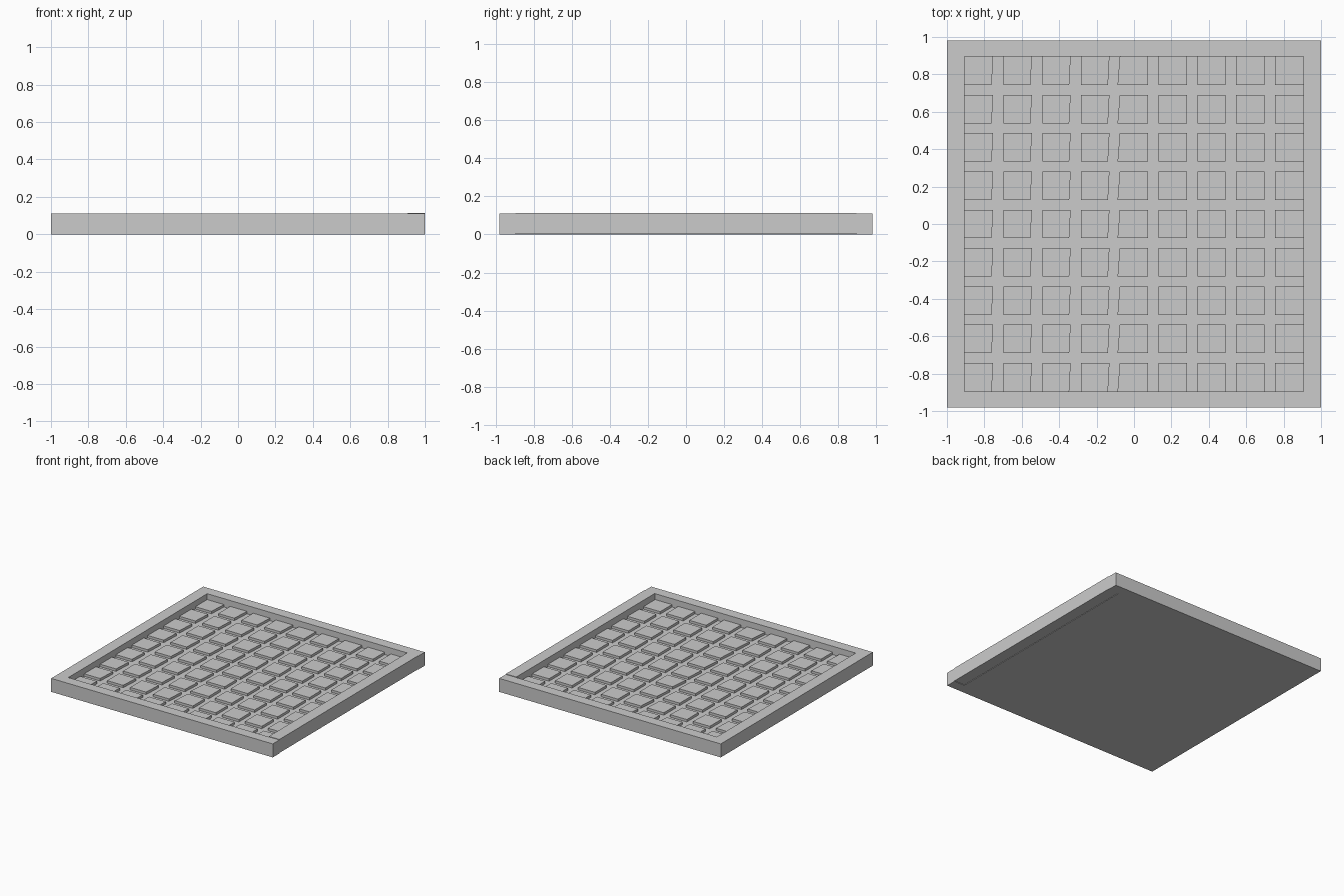
import bpy
import bmesh

cube = bpy.data.objects.get("Cube")
if cube:
    bpy.data.objects.remove(cube, do_unlink=True)

grey = bpy.data.materials.new("light_grey")
grey.use_nodes = True
colour = (0.6, 0.6, 0.6, 1)
grey.diffuse_color = colour
grey.node_tree.nodes["Principled BSDF"].inputs["Base Color"].default_value = colour


def add_box(bm, x0, x1, y0, y1, z0, z1, lean_left=0, lean_right=0):
    """Box whose left and right sides may lean towards -x at the front."""
    outline = [(x0 - lean_left, y0), (x1 - lean_right, y0), (x1, y1), (x0, y1)]
    low = [bm.verts.new((x, y, z0)) for x, y in outline]
    high = [bm.verts.new((x, y, z1)) for x, y in outline]
    bm.faces.new(low[::-1])
    bm.faces.new(high)
    for i in range(4):
        j = (i + 1) % 4
        bm.faces.new((low[i], low[j], high[j], high[i]))


def finish(name, bm):
    mesh = bpy.data.meshes.new(name)
    bm.to_mesh(mesh)
    bm.free()
    mesh.materials.append(grey)
    obj = bpy.data.objects.new(name, mesh)
    bpy.context.collection.objects.link(obj)


def box(name, *bounds):
    bm = bmesh.new()
    add_box(bm, *bounds)
    finish(name, bm)


HALF_X, HALF_Y = 1.0, 0.98
IN_X, IN_Y = 0.905, 0.895
RIM, FLOOR, TILE_TOP = 0.11, 0.042, 0.062

# Raised border around the tray
box("front_rail", -HALF_X, HALF_X, -HALF_Y, -IN_Y, 0, RIM)
box("back_rail", -HALF_X, HALF_X, IN_Y, HALF_Y, 0, RIM)
box("right_rail", -HALF_X, -IN_X, -IN_Y, IN_Y, 0, RIM)
box("left_rail", IN_X, HALF_X, -IN_Y, IN_Y, 0.004, RIM + 0.004)

# Tray floor
box("floor", -IN_X, IN_X, -IN_Y, IN_Y, 0, FLOOR)

# Square tiles in a nine by nine grid, some columns slightly skewed
COUNT, SIZE = 9, 0.152
step_x = (2 * IN_X - SIZE) / (COUNT - 1)
step_y = (2 * IN_Y - SIZE) / (COUNT - 1)
tiles = bmesh.new()
for column in range(COUNT):
    x = -IN_X + column * step_x
    lean_left = 0.012 if column == 4 else 0
    lean_right = 0.008 if column < 4 else 0
    for row in range(COUNT):
        y = -IN_Y + row * step_y
        add_box(tiles, x, x + SIZE, y, y + SIZE, FLOOR - 0.002, TILE_TOP,
                lean_left, lean_right)
finish("tiles", tiles)
